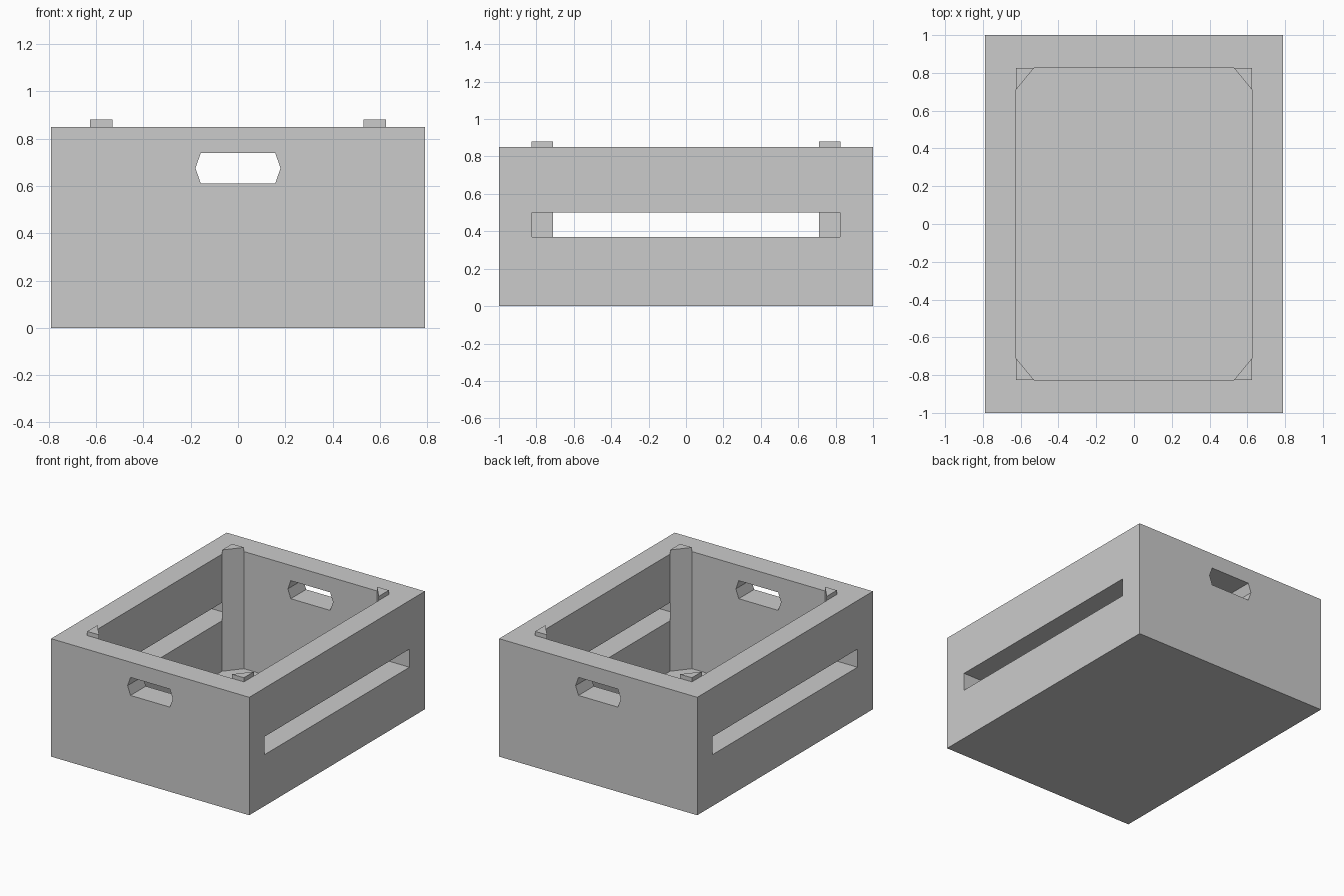
import bpy
import bmesh
from mathutils import Vector

cube = bpy.data.objects.get("Cube")
if cube:
    bpy.data.objects.remove(cube, do_unlink=True)

HALF_X, HALF_Y, HEIGHT = 0.79, 1.0, 0.85   # outer crate
IN_X, IN_Y, FLOOR = 0.625, 0.825, 0.006    # cavity
POST_TOP = 0.88

GREY = (0.6, 0.6, 0.6, 1.0)
mat = bpy.data.materials.new("plain grey")
mat.use_nodes = True
mat.diffuse_color = GREY
mat.node_tree.nodes["Principled BSDF"].inputs["Base Color"].default_value = GREY


def prism(name, outline, sweep):
    """Solid made by sweeping a flat outline along a vector."""
    bm = bmesh.new()
    face = bm.faces.new([bm.verts.new(p) for p in outline])
    swept = bmesh.ops.extrude_face_region(bm, geom=[face])["geom"]
    verts = [v for v in swept if isinstance(v, bmesh.types.BMVert)]
    bmesh.ops.translate(bm, verts=verts, vec=Vector(sweep))
    bmesh.ops.recalc_face_normals(bm, faces=bm.faces)
    mesh = bpy.data.meshes.new(name)
    bm.to_mesh(mesh)
    bm.free()
    mesh.materials.append(mat)
    obj = bpy.data.objects.new(name, mesh)
    bpy.context.collection.objects.link(obj)
    return obj


def box(name, hx, hy, z0, z1):
    base = [(-hx, -hy, z0), (hx, -hy, z0), (hx, hy, z0), (-hx, hy, z0)]
    return prism(name, base, (0, 0, z1 - z0))


def cut(target, cutter):
    mod = target.modifiers.new(cutter.name, 'BOOLEAN')
    mod.operation = 'DIFFERENCE'
    mod.solver = 'EXACT'
    mod.object = cutter
    bpy.context.view_layer.objects.active = target
    bpy.ops.object.modifier_apply(modifier=mod.name)
    bpy.data.objects.remove(cutter, do_unlink=True)


# Crate with open top, side slots and hand holes
crate = box("crate_body", HALF_X, HALF_Y, 0, HEIGHT)
cut(crate, box("cavity_cutter", IN_X, IN_Y, FLOOR, 1.2))
cut(crate, box("side_slot_cutter", 1.2, IN_Y - 0.001, 0.37, 0.50))
hand_hole = [(-0.18, 0.675), (-0.157, 0.61), (0.157, 0.61),
             (0.18, 0.675), (0.157, 0.74), (-0.157, 0.74)]
cut(crate, prism("hand_hole_cutter", [(x, -1.2, z) for x, z in hand_hole], (0, 2.4, 0)))

# Triangular corner posts standing just above the rim
for sx, side in ((1, "left"), (-1, "right")):
    for sy, end in ((-1, "front"), (1, "back")):
        corner = [(IN_X, IN_Y), (IN_X - 0.095, IN_Y), (IN_X, IN_Y - 0.115)]
        prism(f"{end}_{side}_corner_post",
              [(sx * x, sy * y, FLOOR) for x, y in corner],
              (0, 0, POST_TOP - FLOOR))
